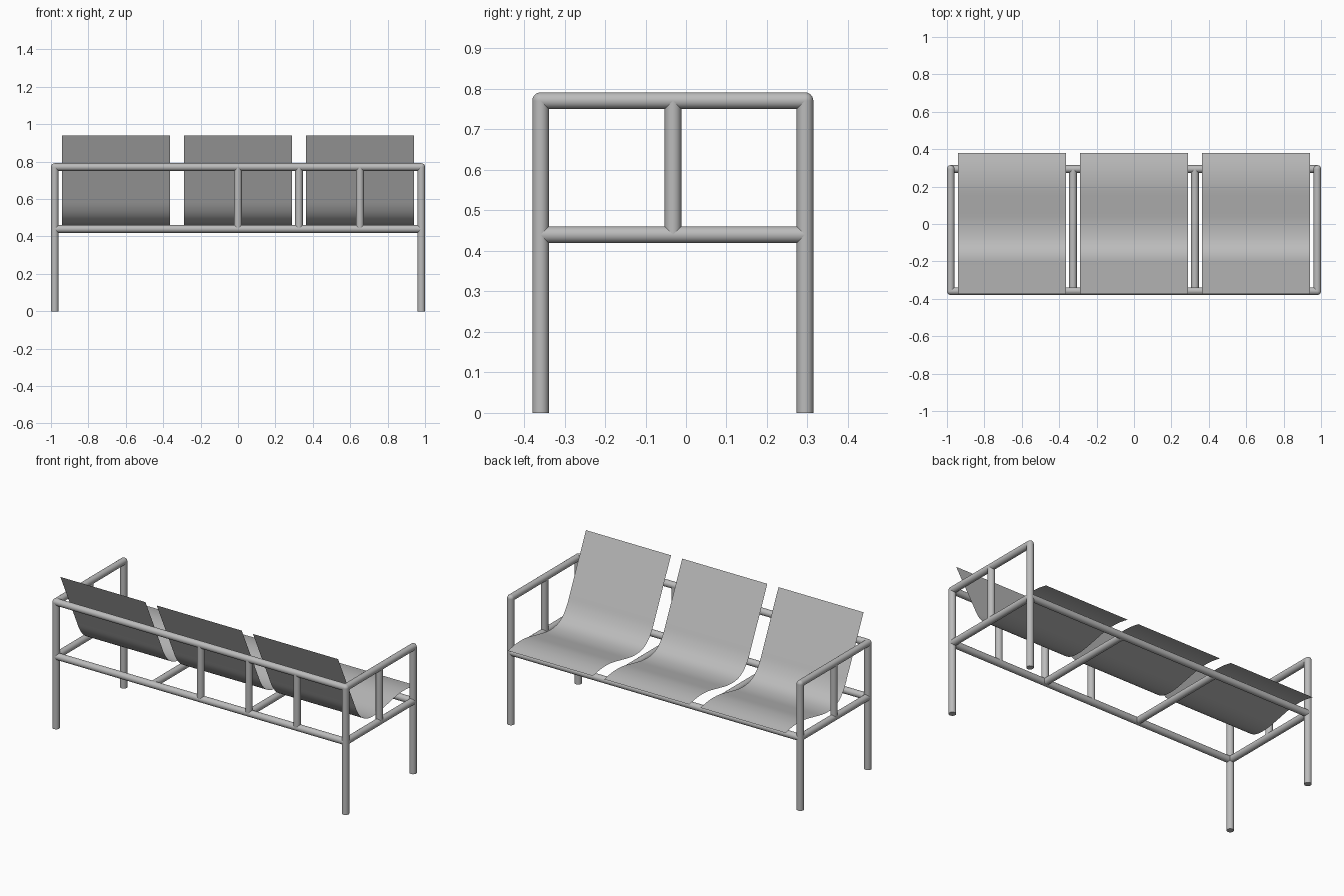
import bpy, bmesh, math
from mathutils import Vector

cube = bpy.data.objects.get("Cube")
if cube:
    bpy.data.objects.remove(cube, do_unlink=True)

RADIUS = 0.0205
SIDE, BACK, FRONT, MID = 0.98, -0.359, 0.294, -0.032
ARM_Z, SEAT_Z = 0.771, 0.44

grey = bpy.data.materials.new("satin_grey")
grey.use_nodes = True
grey.diffuse_color = (0.5, 0.5, 0.5, 1)
grey.node_tree.nodes["Principled BSDF"].inputs["Base Color"].default_value = (0.5, 0.5, 0.5, 1)


def finish(name, bm, angle):
    """Turn a bmesh into a named, smooth shaded object."""
    mesh = bpy.data.meshes.new(name)
    bm.to_mesh(mesh)
    bm.free()
    mesh.materials.append(grey)
    obj = bpy.data.objects.new(name, mesh)
    bpy.context.collection.objects.link(obj)
    bpy.ops.object.select_all(action='DESELECT')
    obj.select_set(True)
    bpy.context.view_layer.objects.active = obj
    bpy.ops.object.shade_smooth_by_angle(angle=math.radians(angle))


def tube(name, start, end):
    """Round bar between two points."""
    a, b = Vector(start), Vector(end)
    bm = bmesh.new()
    bmesh.ops.create_cone(bm, cap_ends=True, segments=24, radius1=RADIUS,
                          radius2=RADIUS, depth=(b - a).length)
    bm.transform(Vector((0, 0, 1)).rotation_difference(b - a).to_matrix().to_4x4())
    bmesh.ops.translate(bm, verts=bm.verts, vec=(a + b) / 2)
    finish(name, bm, 40)


def joint(name, position):
    """Rounded corner where bars meet."""
    bm = bmesh.new()
    bmesh.ops.create_uvsphere(bm, u_segments=24, v_segments=12, radius=RADIUS)
    bmesh.ops.translate(bm, verts=bm.verts, vec=position)
    finish(name, bm, 60)


# End frames: legs, armrest, lower rail and arm post
for side, x in (("left", SIDE), ("right", -SIDE)):
    for end, y in (("front", FRONT), ("back", BACK)):
        tube(f"{side}_{end}_leg", (x, y, 0), (x, y, ARM_Z))
        joint(f"{side}_{end}_corner", (x, y, ARM_Z))
    tube(f"{side}_armrest", (x, BACK, ARM_Z), (x, FRONT, ARM_Z))
    tube(f"{side}_lower_rail", (x, BACK, SEAT_Z), (x, FRONT, SEAT_Z))
    tube(f"{side}_arm_post", (x, MID, SEAT_Z), (x, MID, ARM_Z))

# Long rails
for name, y, z in (("front_seat_rail", FRONT, SEAT_Z),
                   ("back_seat_rail", BACK, SEAT_Z),
                   ("back_top_rail", BACK, ARM_Z)):
    tube(name, (-SIDE, y, z), (SIDE, y, z))

# Cross rails between the seats
for side, x in (("left", 0.326), ("right", -0.326)):
    tube(f"{side}_cross_rail", (x, BACK, SEAT_Z), (x, FRONT, SEAT_Z))

# Back posts
for name, x in (("middle", 0), ("inner", 0.326), ("outer", 0.652)):
    tube(f"{name}_back_post", (x, BACK, SEAT_Z), (x, BACK, ARM_Z))

# Seat profile (y, z): straight back, bucket, then a rolled front edge
BACK_TOP = Vector((-0.375, 0.94))
CURVE = [Vector(p) for p in ((-0.22, 0.61), (-0.195, 0.558), (-0.165, 0.515),
                             (-0.13, 0.485), (-0.09, 0.468), (-0.04, 0.462),
                             (0.02, 0.466), (0.1, 0.482), (0.19, 0.5),
                             (0.26, 0.505), (0.32, 0.501), (0.38, 0.49))]


def smooth_path(points, steps=4):
    """Catmull-Rom interpolation through the points."""
    ends = [2 * points[0] - points[1], *points, 2 * points[-1] - points[-2]]
    path = []
    for a, b, c, d in zip(ends, ends[1:], ends[2:], ends[3:]):
        for i in range(steps):
            t = i / steps
            path.append(b + (c - a) * t / 2 + (2 * a - 5 * b + 4 * c - d) * t * t / 2
                        + (3 * b - a - 3 * c + d) * t ** 3 / 2)
    return path + [points[-1]]


# Three thin sheet seats
PROFILE = [BACK_TOP] + smooth_path(CURVE)
HALF = 0.288
for name, cx in (("right", -0.652), ("middle", 0), ("left", 0.652)):
    bm = bmesh.new()
    rows = [[bm.verts.new((cx + s * HALF, p.x, p.y)) for s in (-1, 1)] for p in PROFILE]
    for (a, b), (c, d) in zip(rows, rows[1:]):
        bm.faces.new((a, b, d, c))
    finish(f"{name}_seat", bm, 40)
